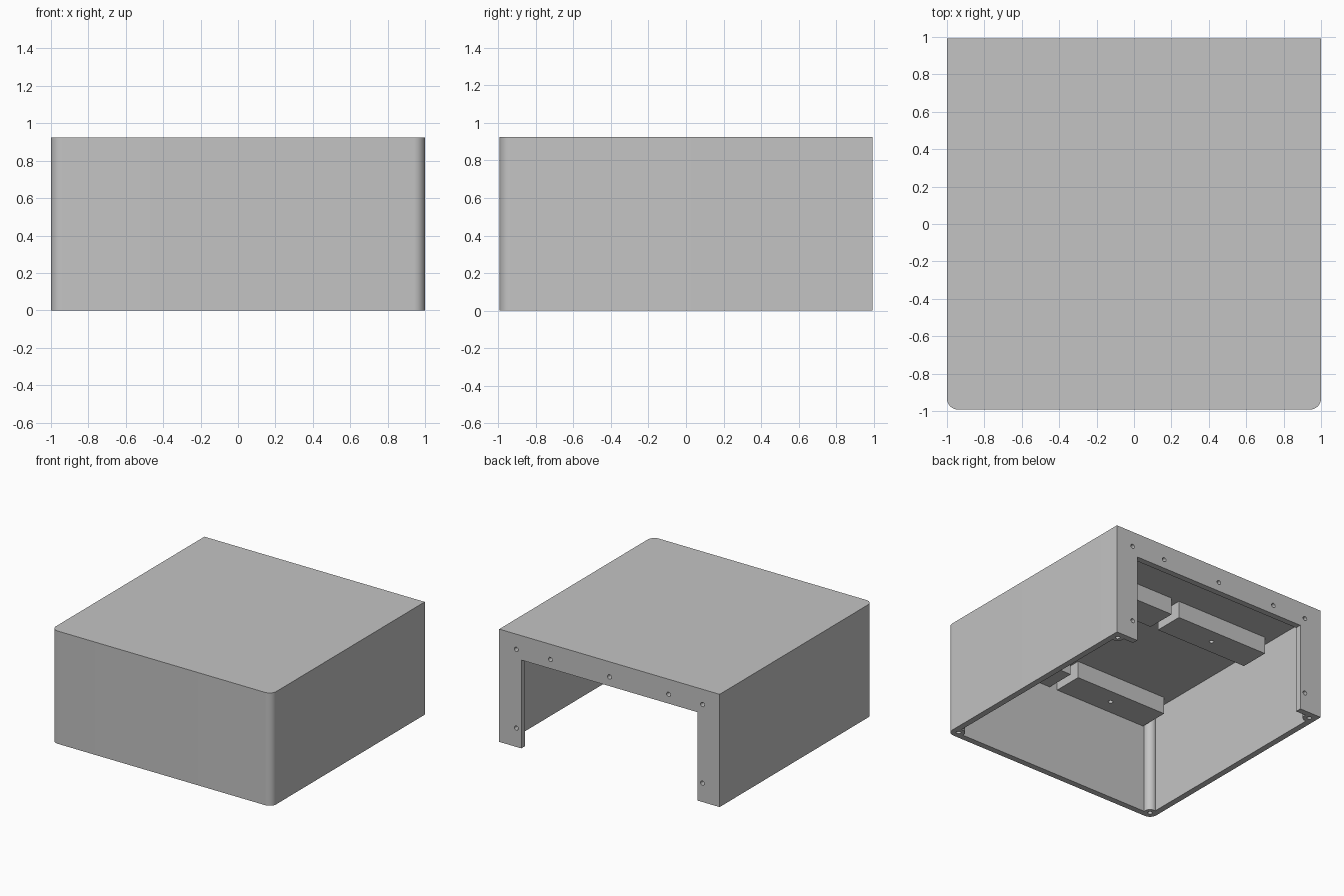
import bpy, bmesh
from mathutils import Matrix, Vector

if "Cube" in bpy.data.objects:
    bpy.data.objects.remove(bpy.data.objects["Cube"], do_unlink=True)

W, D, H = 1.0, 0.9925, 0.925      # half width, half depth, height
WALL = 0.05
CORNER = 0.06                     # front corner radius
HOLE = 0.018

grey = bpy.data.materials.new("plain_grey")
grey.use_nodes = True
grey.diffuse_color = (0.55, 0.55, 0.55, 1)
grey.node_tree.nodes["Principled BSDF"].inputs["Base Color"].default_value = grey.diffuse_color


def make(name, bm):
    mesh = bpy.data.meshes.new(name)
    bm.to_mesh(mesh)
    bm.free()
    mesh.materials.append(grey)
    obj = bpy.data.objects.new(name, mesh)
    bpy.context.collection.objects.link(obj)
    return obj


def add_box(bm, lo, hi):
    lo, hi = Vector(lo), Vector(hi)
    m = Matrix.Translation((lo + hi) / 2) @ Matrix.Diagonal((*(hi - lo), 1))
    bmesh.ops.create_cube(bm, size=1, matrix=m)


def add_rod(bm, centre, radius, length, axis="Z", sides=16):
    m = Matrix.Translation(centre)
    if axis == "Y":
        m = m @ Matrix.Rotation(1.5707963, 4, "X")
    bmesh.ops.create_cone(bm, cap_ends=True, segments=sides, radius1=radius,
                          radius2=radius, depth=length, matrix=m)


def box(name, lo, hi):
    bm = bmesh.new()
    add_box(bm, lo, hi)
    return make(name, bm)


def activate(obj):
    bpy.ops.object.select_all(action="DESELECT")
    obj.select_set(True)
    bpy.context.view_layer.objects.active = obj


def cut(obj, cutter):
    activate(obj)
    mod = obj.modifiers.new("cut", "BOOLEAN")
    mod.operation = "DIFFERENCE"
    mod.solver = "EXACT"
    mod.object = cutter
    bpy.ops.object.modifier_apply(modifier=mod.name)


# Outer case with rounded front corners
bm = bmesh.new()
add_box(bm, (-W, -D, 0), (W, D, H))
front_edges = [e for e in bm.edges
               if all(v.co.y < 0 for v in e.verts)
               and abs(e.verts[0].co.z - e.verts[1].co.z) > 0.5]
bmesh.ops.bevel(bm, geom=front_edges, offset=CORNER, segments=10,
                profile=0.5, affect="EDGES")
case = make("case_shell", bm)

# Hollow inside, open underneath, and the opening in the back
cavity = box("cavity_cutter", (-W + WALL, -D + WALL, -0.1),
             (W - WALL, D - WALL, H - WALL))
opening = box("opening_cutter", (-0.8, 0.8, -0.2), (0.8, 1.2, 0.725))

# Corner posts
parts = [case]
post_spots = [(sx * 0.94, y) for sx in (-1, 1) for y in (-0.9325, 0.93)]
for x, y in post_spots:
    bm = bmesh.new()
    add_rod(bm, (x, y, 0.44), 0.05, 0.88, sides=32)
    parts.append(make("corner_post", bm))

# Mounting blocks under the roof, in two rows
block_spots = [(sx * 0.458, y) for sx in (-1, 1) for y in (-0.82, 0.36)]
for x, y in block_spots:
    parts.append(box("mounting_block", (x - 0.422, y - 0.123, 0.735),
                     (x + 0.422, y + 0.123, 0.88)))

# Screw holes in the posts, blocks and back frame
bm = bmesh.new()
for x, y in post_spots:
    add_rod(bm, (x, y, 0), HOLE, 0.3)
for x, y in block_spots:
    add_rod(bm, (x, y, 0.735), HOLE, 0.2)
for x, z in [(0, 0.8)] + [(s * x, z) for s in (-1, 1)
                          for x, z in ((0.845, 0.155), (0.845, 0.8), (0.536, 0.8))]:
    add_rod(bm, (x, D, z), HOLE, 0.09, "Y")
holes = make("screw_hole_cutter", bm)

cut(case, cavity)
cut(case, opening)
for part in parts:
    cut(part, holes)
    activate(part)
    bpy.ops.object.shade_smooth_by_angle(angle=0.6)

for helper in (cavity, opening, holes):
    bpy.data.objects.remove(helper, do_unlink=True)
